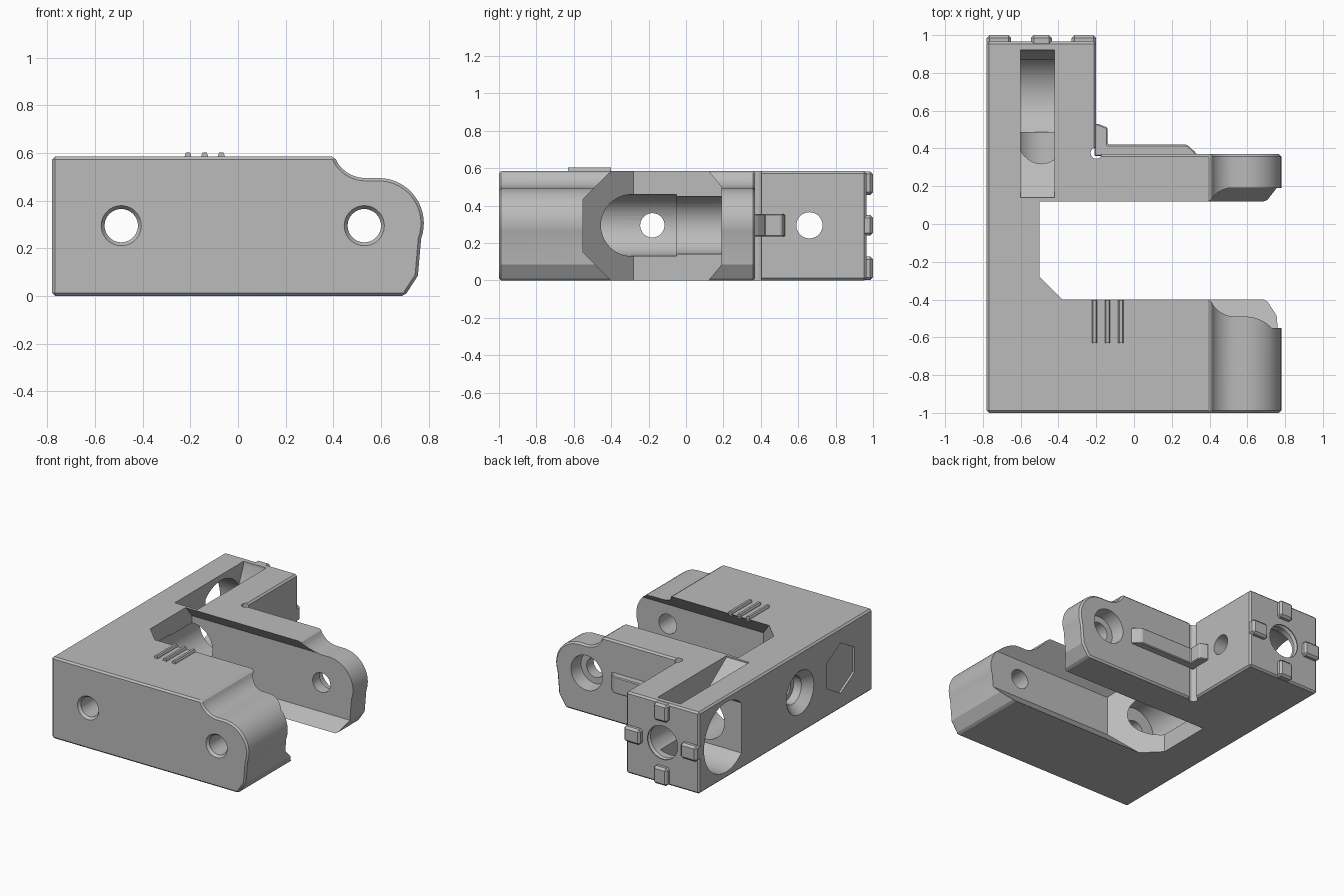
import bpy, bmesh, math
from mathutils import Vector

cube = bpy.data.objects.get("Cube")
if cube:
    bpy.data.objects.remove(cube, do_unlink=True)

grey = bpy.data.materials.new("plain grey")
grey.use_nodes = True
grey.diffuse_color = (0.5, 0.5, 0.5, 1)
grey.node_tree.nodes["Principled BSDF"].inputs["Base Color"].default_value = (0.5, 0.5, 0.5, 1)

MID = 0.295       # height of the hole axes
TOP = 0.585
SHAFT_X = -0.49   # long bore through the spine


def place(axis, a, b, t):
    """Put profile point (a, b) at distance t along the axis."""
    return {"x": (t, a, b), "y": (a, t, b), "z": (a, b, t)}[axis]


def prism(name, axis, pts, start, end, bevel=0, segments=1):
    bm = bmesh.new()
    rings = [[bm.verts.new(place(axis, a, b, t)) for a, b in pts] for t in (start, end)]
    bm.faces.new(rings[0])
    bm.faces.new(rings[1])
    n = len(pts)
    for i in range(n):
        j = (i + 1) % n
        bm.faces.new((rings[0][i], rings[0][j], rings[1][j], rings[1][i]))
    bmesh.ops.recalc_face_normals(bm, faces=bm.faces)
    if bevel:
        sharp = [e for e in bm.edges if e.calc_face_angle(0) > math.radians(30)]
        bmesh.ops.bevel(bm, geom=sharp, offset=bevel, segments=segments,
                        profile=0.5, affect='EDGES')
    mesh = bpy.data.meshes.new(name)
    bm.to_mesh(mesh)
    bm.free()
    mesh.materials.append(grey)
    obj = bpy.data.objects.new(name, mesh)
    bpy.context.collection.objects.link(obj)
    return obj


def circle(a, b, r, start=0, sweep=360, n=40):
    steps = n if sweep == 360 else n + 1
    return [(a + r * math.cos(math.radians(start + sweep * i / n)),
             b + r * math.sin(math.radians(start + sweep * i / n))) for i in range(steps)]


def box(name, x, y, z, bevel=0):
    return prism(name, "z", [(x[0], y[0]), (x[1], y[0]), (x[1], y[1]), (x[0], y[1])],
                 z[0], z[1], bevel)


def combine(target, tool, operation):
    mod = target.modifiers.new("combine", 'BOOLEAN')
    mod.object = tool
    mod.operation = operation
    mod.solver = 'EXACT'
    bpy.context.view_layer.objects.active = target
    bpy.ops.object.modifier_apply(modifier=mod.name)
    bpy.data.objects.remove(tool, do_unlink=True)


def cone_cut(body, axis, a, b, r_near, r_far, start, end):
    """Cut a round bore whose radius may taper from start to end."""
    tool = prism("bore_cutter", axis, circle(a, b, r_near), start, end)
    centre = Vector(place(axis, a, b, end))
    for v in tool.data.vertices[40:]:
        v.co = centre + (v.co - centre) * (r_far / r_near)
    combine(body, tool, 'DIFFERENCE')


# Arm outline with stepped shoulder and rounded nose
outline = [(-0.78, 0), (0.70, 0), (0.755, 0.085)]
outline += circle(0.59, 0.305, 0.19, -20, 110, 16)
outline += circle(0.535, 0.635, 0.14, 270, -55, 8)
outline += [(0.405, TOP), (-0.78, TOP)]
body = prism("bracket_body", "y", outline, -1, 0.37, 0.012)

# Rear block of the spine
combine(body, box("rear_block", (-0.78, -0.2), (0.14, 0.965), (0, TOP), 0.012), 'UNION')

# Channel between the arms, with flared lips and a diagonal inner corner
section = [(-0.40, -0.2), (-0.40, 0), (-0.55, 0.15), (-0.55, 0.435), (-0.40, TOP), (-0.40, 0.8),
           (0.12, 0.8), (0.12, TOP), (0.19, 0.50), (0.19, 0.085), (0.12, 0), (0.12, -0.2)]
channel = prism("channel_cutter", "x", section, -0.7, 1.2)
plan = prism("channel_plan", "z", [(-0.5, 0.4), (-0.5, -0.28), (-0.1, -0.68), (1.1, -0.68), (1.1, 0.4)],
             -0.15, 0.75)
combine(channel, plan, 'INTERSECT')
combine(body, channel, 'DIFFERENCE')

# Long shaft bore along the spine
for r, start, end in ((0.07, -1.1, -0.5), (0.165, -0.58, -0.05), (0.155, -0.07, 0.60),
                      (0.12, 0.55, 1.1)):
    cone_cut(body, "y", SHAFT_X, MID, r, r, start, end)
cone_cut(body, "y", SHAFT_X, MID, 0.145, 0.119, 0.96, 0.93)

# Pin bore through both arms, with a rear counterbore
cone_cut(body, "y", 0.53, MID, 0.07, 0.07, -1.1, 0.5)
cone_cut(body, "y", 0.53, MID, 0.125, 0.115, 0.375, 0.27)
for x in (SHAFT_X, 0.53):
    cone_cut(body, "y", x, MID, 0.085, 0.069, -1.001, -0.98)

# Side bore with a countersunk left end
cone_cut(body, "x", -0.18, MID, 0.065, 0.065, -0.9, -0.2)
cone_cut(body, "x", -0.18, MID, 0.16, 0.10, -0.785, -0.72)
cone_cut(body, "x", -0.18, MID, 0.10, 0.10, -0.73, -0.66)

# Wheel pocket with one flat side, its axle bore and the sloped slot above
pocket = circle(0.66, MID, 0.25, -134, 268, 40)
combine(body, prism("pocket_cutter", "x", pocket, -0.9, -0.42), 'DIFFERENCE')
cone_cut(body, "x", 0.66, MID, 0.07, 0.07, -0.5, 0)
slot = [(0.14, 0.7), (0.14, TOP - 0.01), (0.49, 0.33), (0.81, 0.30), (0.92, 0.56), (0.92, 0.7)]
combine(body, prism("slot_cutter", "x", slot, -0.6, -0.42), 'DIFFERENCE')

# Relief groove in the corner between rear block and arm
combine(body, prism("relief_cutter", "z", circle(-0.2, 0.375, 0.03, n=16), -0.1, 0.7), 'DIFFERENCE')

# Shallow six-sided recess on the left wall
combine(body, prism("hex_cutter", "x", circle(-0.64, MID, 0.18, 30, n=6), -0.8, -0.765), 'DIFFERENCE')

# Grip ridges on top of the front arm
for i in range(3):
    x = -0.21 + 0.07 * i
    ridge = [(x - 0.015, 0.57), (x + 0.015, 0.57), (x + 0.013, 0.592),
             (x + 0.008, 0.603), (x - 0.008, 0.603), (x - 0.013, 0.592)]
    prism(f"grip_ridge_{i + 1}", "y", ridge, -0.63, -0.402)

# Four locating tabs around the rear bore
for side, s in (("left", 1), ("right", -1)):
    x = SHAFT_X + s * 0.225
    box(f"{side}_rear_tab", (x - 0.065, x + 0.065), (0.94, 1.0), (0.24, 0.35), 0.015)
for side, z in (("upper", 0.52), ("lower", 0.065)):
    box(f"{side}_rear_tab", (-0.545, -0.435), (0.94, 1.0), (z - 0.063, z + 0.063), 0.015)

# Raised L-shaped rib in the corner behind the rear arm
rib = [(-0.21, 0.36), (0.34, 0.36), (0.32, 0.385), (0.28, 0.42), (-0.14, 0.42),
       (-0.14, 0.51), (-0.19, 0.53), (-0.21, 0.53)]
prism("corner_rib", "z", rib, 0.235, 0.355, 0.006)

# Smooth the round surfaces and keep the edges crisp
bpy.ops.object.select_all(action='DESELECT')
body.select_set(True)
bpy.context.view_layer.objects.active = body
bpy.ops.object.shade_smooth_by_angle(angle=math.radians(25))
